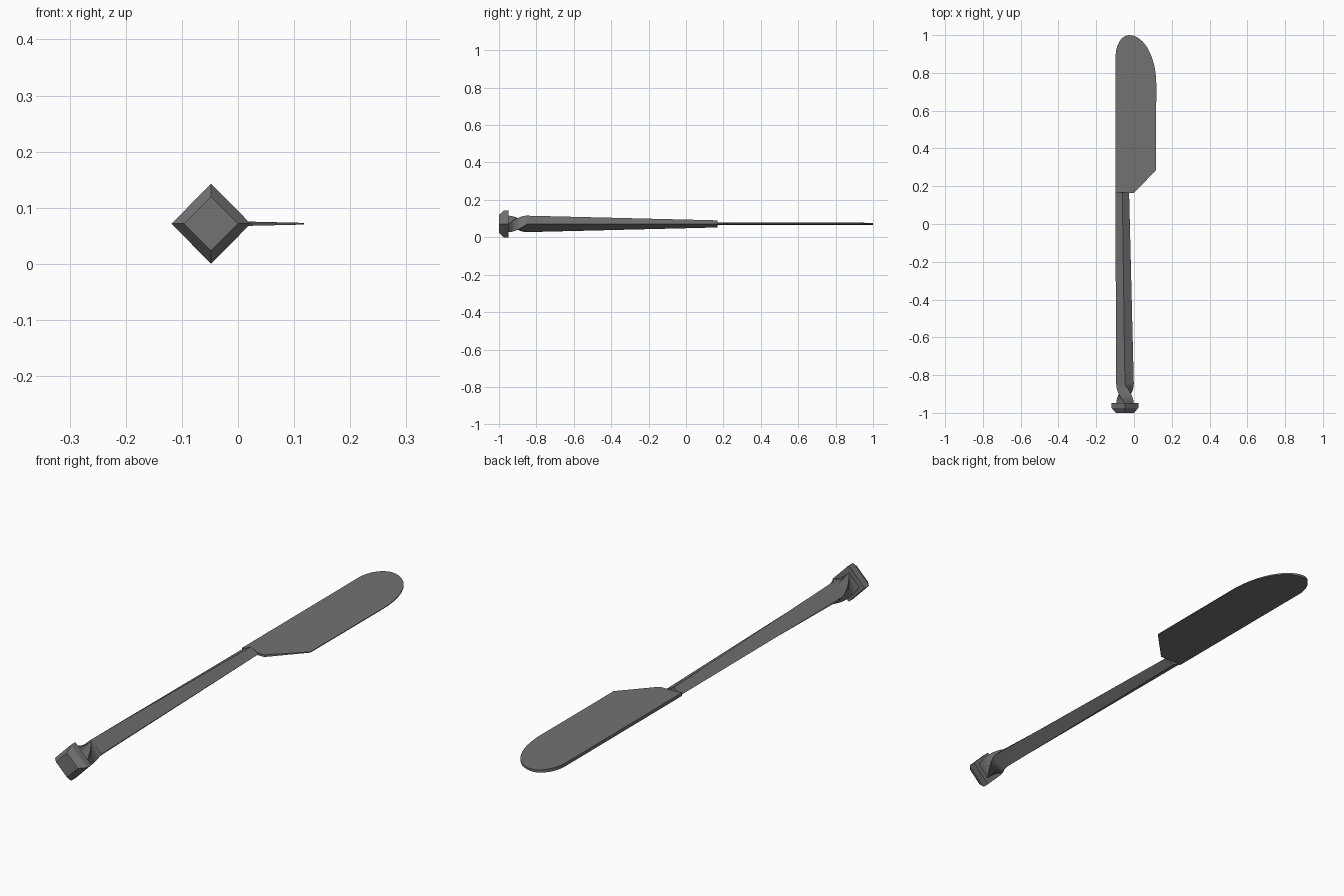
import bpy, bmesh, math
from mathutils import Vector

if "Cube" in bpy.data.objects:
    bpy.data.objects.remove(bpy.data.objects["Cube"])

CX, CZ = -0.048, 0.0715   # axis of the pommel and neck

steel = bpy.data.materials.new("grey steel")
steel.diffuse_color = (0.17, 0.17, 0.17, 1)
steel.use_nodes = True
steel.node_tree.nodes["Principled BSDF"].inputs["Base Color"].default_value = steel.diffuse_color


def finish(name, bm, smooth=None):
    bmesh.ops.recalc_face_normals(bm, faces=bm.faces[:])
    me = bpy.data.meshes.new(name)
    bm.to_mesh(me)
    bm.free()
    me.materials.append(steel)
    ob = bpy.data.objects.new(name, me)
    bpy.context.collection.objects.link(ob)
    if smooth:
        bpy.context.view_layer.objects.active = ob
        ob.select_set(True)
        bpy.ops.object.shade_smooth_by_angle(angle=math.radians(smooth))
        ob.select_set(False)
    return ob


def loft(name, sections, smooth=None):
    """Four-sided loft along y; section = (y, centre x, x radius, z radius, twist in degrees)."""
    bm = bmesh.new()
    rings = []
    for y, cx, rx, rz, twist in sections:
        ring = []
        for k in range(4):
            a = math.radians(90 * k + twist)
            ring.append(bm.verts.new((cx + rx * math.cos(a), y, CZ + rz * math.sin(a))))
        rings.append(ring)
    for a, b in zip(rings, rings[1:]):
        for i in range(4):
            j = (i + 1) % 4
            bm.faces.new((a[i], a[j], b[j], b[i]))
    bm.faces.new(rings[0])
    bm.faces.new(rings[-1])
    return finish(name, bm, smooth)


# Pommel: square block on its corner with a chamfered front
loft("pommel", [(-1.0, CX, 0.048, 0.048, 0), (-0.974, CX, 0.0705, 0.0715, 0),
                (-0.948, CX, 0.0705, 0.0715, 0)])

# Neck: square bar twisted a quarter turn
N = 10
loft("twisted_neck", [(-0.95 + 0.1 * i / N, CX, 0.046, 0.044, 90 * i / N)
                      for i in range(N + 1)], smooth=30)

# Handle: tapering bar whose left edge runs straight
loft("handle", [(-0.85, CX, 0.047, 0.044, 0), (0.168, -0.062, 0.036, 0.019, 0)])

# Blade: outline with rounded tip, thick spine on the left, thin edge on the right
outline = [(-0.097, 0.165), (0.0, 0.165), (0.117, 0.285)]
TX, S = -0.025, 12
for i in range(S + 1):
    a = math.pi / 2 * i / S
    outline.append((TX + (0.118 - TX) * math.cos(a), 0.74 + 0.26 * math.sin(a)))
for i in range(1, S + 1):
    a = math.pi / 2 * i / S
    outline.append((TX - (0.097 + TX) * math.sin(a), 0.89 + 0.11 * math.cos(a)))
bm = bmesh.new()
sides = []
for s in (1, -1):
    ring = []
    for x, y in outline:
        t = (x + 0.097) / 0.215
        ring.append(bm.verts.new((x, y, CZ + s * (0.0065 - 0.005 * t))))
    bm.faces.new(ring)
    sides.append(ring)
for i in range(len(outline)):
    j = (i + 1) % len(outline)
    bm.faces.new((sides[0][i], sides[0][j], sides[1][j], sides[1][i]))
finish("blade", bm, smooth=30)
